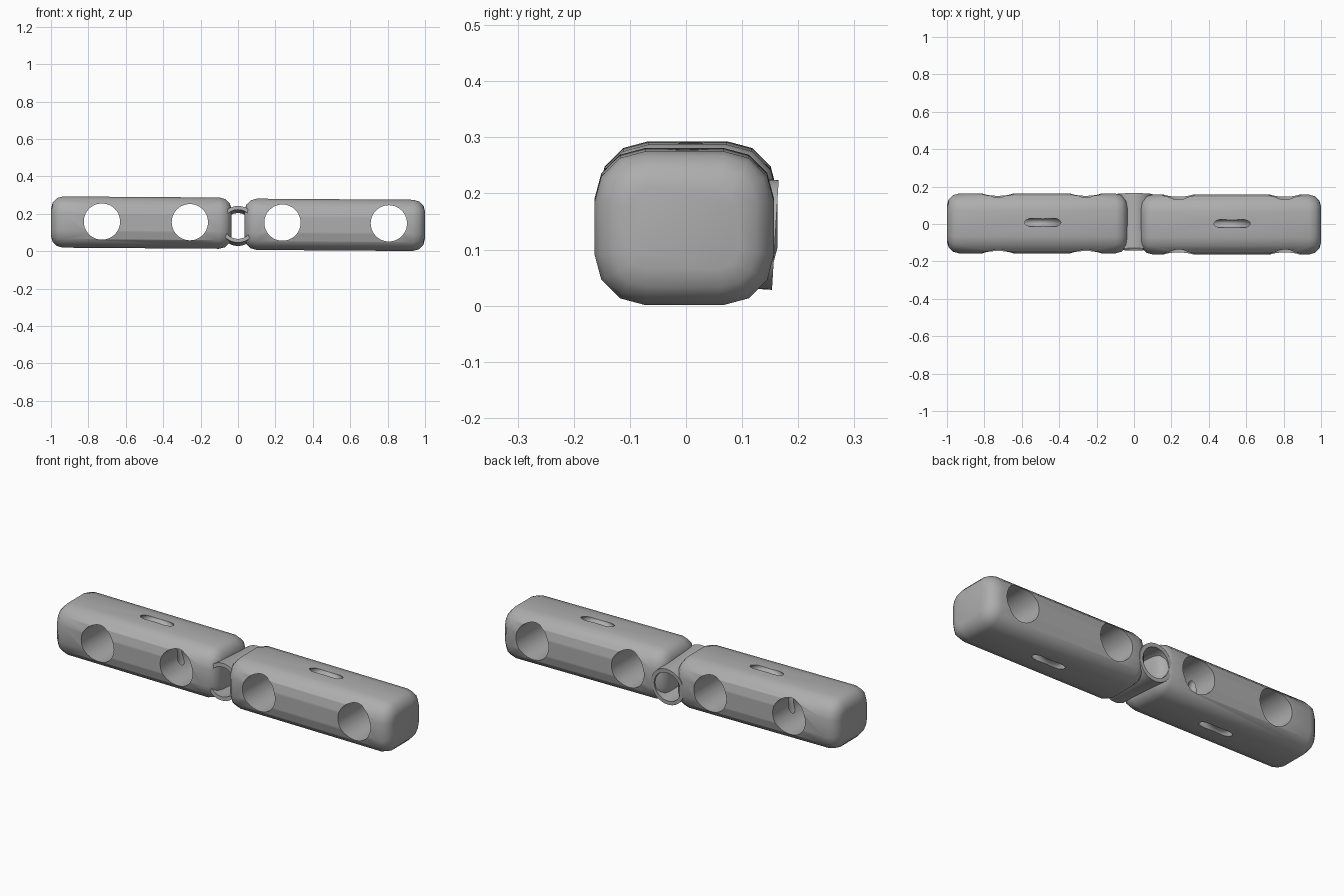
import bpy
import bmesh
from math import radians
from mathutils import Vector

old = bpy.data.objects.get("Cube")
if old:
    bpy.data.objects.remove(old, do_unlink=True)

grey = bpy.data.materials.new("plain_grey")
grey.use_nodes = True
colour = (0.42, 0.42, 0.42, 1)
grey.diffuse_color = colour
grey.node_tree.nodes["Principled BSDF"].inputs["Base Color"].default_value = colour

LENGTH, WIDTH, HEIGHT = 0.965, 0.32, 0.274


def y_cylinder(radius, depth, location):
    bpy.ops.mesh.primitive_cylinder_add(vertices=48, radius=radius, depth=depth,
                                        location=location, rotation=(radians(90), 0, 0))
    return bpy.context.object


def cut(obj, cutter):
    """Subtract the cutter and remove it."""
    mod = obj.modifiers.new("cut", 'BOOLEAN')
    mod.operation = 'DIFFERENCE'
    mod.solver = 'EXACT'
    mod.object = cutter
    bpy.ops.object.select_all(action='DESELECT')
    obj.select_set(True)
    bpy.context.view_layer.objects.active = obj
    bpy.ops.object.modifier_apply(modifier=mod.name)
    bpy.data.objects.remove(cutter, do_unlink=True)


def finish(obj, name):
    obj.name = name
    obj.data.materials.clear()
    obj.data.materials.append(grey)
    bpy.ops.object.select_all(action='DESELECT')
    obj.select_set(True)
    bpy.context.view_layer.objects.active = obj
    bpy.ops.object.shade_smooth_by_angle(angle=radians(35))


def rounded_bar(name):
    """Box with rounded long edges, then rounded ends."""
    bm = bmesh.new()
    bmesh.ops.create_cube(bm, size=1)
    bmesh.ops.scale(bm, vec=(LENGTH, WIDTH, HEIGHT), verts=bm.verts)
    long_edges = [e for e in bm.edges
                  if abs(e.verts[0].co.x - e.verts[1].co.x) > LENGTH / 2]
    bmesh.ops.bevel(bm, geom=long_edges, offset=0.09, segments=3,
                    profile=0.5, affect='EDGES')
    end_edges = [e for e in bm.edges
                 if abs(e.verts[0].co.x - e.verts[1].co.x) < 0.01]
    bmesh.ops.bevel(bm, geom=end_edges, offset=0.065, segments=3,
                    profile=0.5, affect='EDGES')
    mesh = bpy.data.meshes.new(name)
    bm.to_mesh(mesh)
    bm.free()
    obj = bpy.data.objects.new(name, mesh)
    bpy.context.collection.objects.link(obj)
    return obj


def make_bar(name, centre, holes, hole_z, ring_x):
    bar = rounded_bar(name)
    # Cross holes
    for x in holes:
        cut(bar, y_cylinder(0.097, 0.6, (x, 0, hole_z)))
    # Ring channel that opens as slots above and below
    bpy.ops.mesh.primitive_torus_add(major_radius=0.146, minor_radius=0.022,
                                     major_segments=64, minor_segments=16,
                                     location=(ring_x, 0.005, 0),
                                     rotation=(radians(90), 0, 0))
    cut(bar, bpy.context.object)
    bar.location = Vector(centre)
    bar.rotation_euler.y = radians(0.4)
    finish(bar, name)


# Two bars, each with two holes and a ring channel
make_bar("right_bar", (-0.5175, 0.003, 0.153), (-0.21, 0.26), 0.004, 0.029)
make_bar("left_bar", (0.5175, -0.003, 0.141), (-0.28, 0.289), 0.01, 0.006)

# Joining tube between the bars
tube = y_cylinder(0.098, 0.295, (0, 0, 0))
cut(tube, y_cylinder(0.078, 0.6, (0, 0, 0)))
tube.location = (0, 0.012, 0.135)
tube.rotation_euler.x = radians(90 - 3.5)
finish(tube, "joining_tube")
